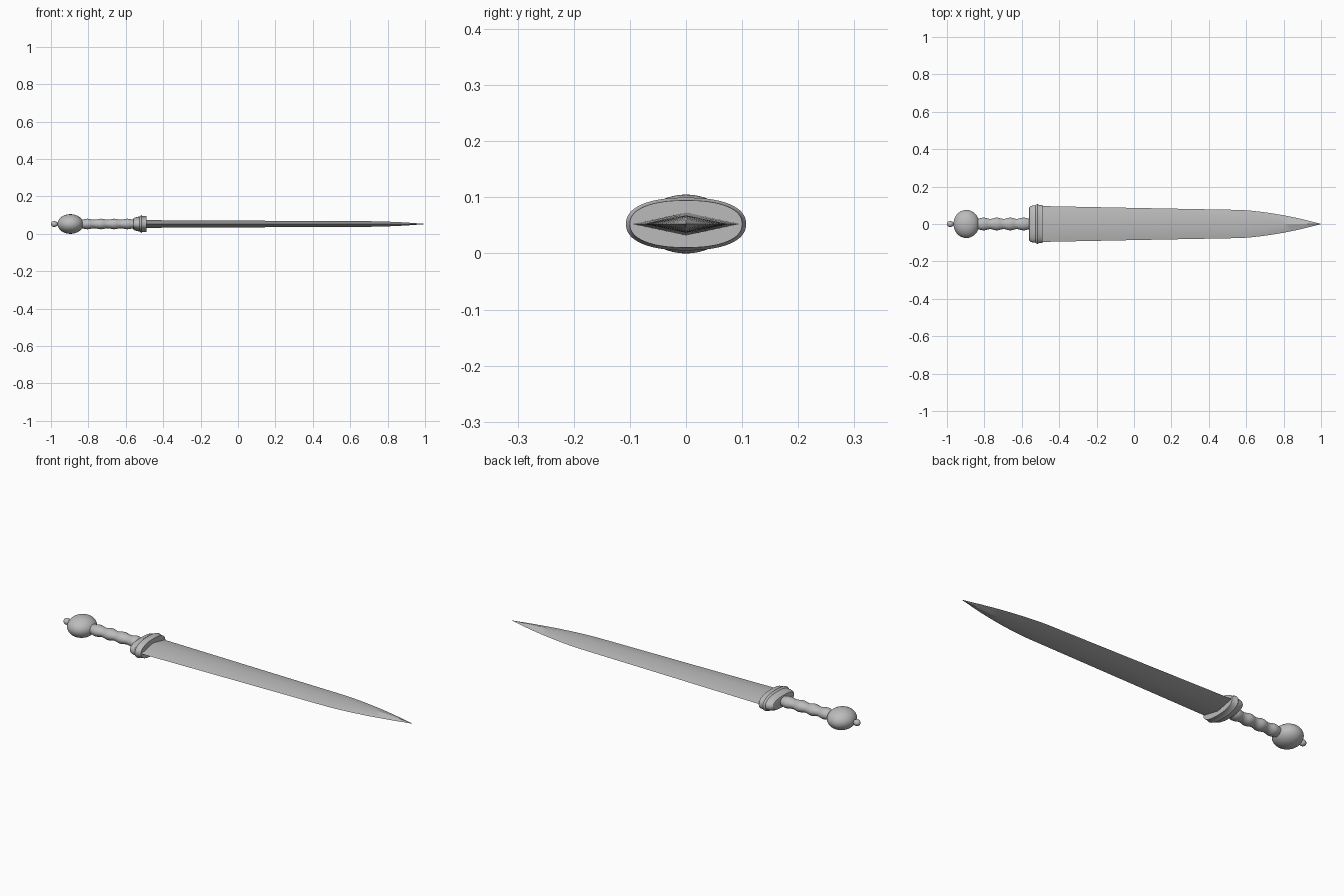
import bpy, bmesh
from math import sin, cos, pi

if "Cube" in bpy.data.objects:
    bpy.data.objects.remove(bpy.data.objects["Cube"])

ZC = 0.0525  # height of the sword's long axis

# Dark steel grey for every part
steel = bpy.data.materials.new("dark_grey")
steel.diffuse_color = (0.5, 0.5, 0.5, 1)
steel.use_nodes = True
steel.node_tree.nodes["Principled BSDF"].inputs["Base Color"].default_value = steel.diffuse_color


def finish(obj, degrees):
    obj.data.materials.append(steel)
    bpy.ops.object.select_all(action='DESELECT')
    obj.select_set(True)
    bpy.context.view_layer.objects.active = obj
    bpy.ops.object.shade_smooth_by_angle(angle=degrees * pi / 180)


def loft(name, sections, sides=48, power=2.0):
    """Rings of (x, half width, half height) joined along x; power shapes the ellipse."""
    bm = bmesh.new()
    rings = []
    for x, w, h in sections:
        ring = []
        for i in range(sides):
            a = 2 * pi * i / sides
            c, s = round(cos(a), 9), round(sin(a), 9)
            y = abs(c) ** (2 / power) * (1 if c >= 0 else -1) * w
            z = abs(s) ** (2 / power) * (1 if s >= 0 else -1) * h
            ring.append(bm.verts.new((x, y, ZC + z)))
        rings.append(ring)
    for a, b in zip(rings, rings[1:]):
        for i in range(sides):
            j = (i + 1) % sides
            bm.faces.new((a[i], a[j], b[j], b[i]))
    bm.faces.new(rings[0])
    bm.faces.new(rings[-1])
    bmesh.ops.remove_doubles(bm, verts=bm.verts, dist=1e-6)
    bmesh.ops.recalc_face_normals(bm, faces=bm.faces)
    mesh = bpy.data.meshes.new(name)
    bm.to_mesh(mesh)
    bm.free()
    obj = bpy.data.objects.new(name, mesh)
    bpy.context.collection.objects.link(obj)
    finish(obj, 30)


def ball(name, x, size):
    bpy.ops.mesh.primitive_uv_sphere_add(segments=40, ring_count=24, radius=1,
                                         location=(x, 0, ZC), rotation=(0, pi / 2, 0))
    obj = bpy.context.object
    obj.name = name
    # local z runs along the sword, local x is vertical
    obj.scale = (size[2], size[1], size[0])
    finish(obj, 60)


# Blade: diamond section, gentle taper then a curved point
blade = [(-0.5, 0.096, 0.0205), (0.0, 0.086, 0.018), (0.58, 0.075, 0.0155)]
for i in range(1, 11):
    t = i / 10
    f = 1 - 0.42 * t - 0.58 * t * t
    blade.append((0.58 + 0.42 * t, max(0.075 * f, 0.0008), max(0.0155 * (1 - t ** 2.6), 0.0008)))
loft("blade", blade, sides=4)

# Guard: rounded back, narrow raised rim and flat front face
loft("guard", [(-0.562, 0.082, 0.024), (-0.560, 0.088, 0.029), (-0.552, 0.095, 0.034),
               (-0.540, 0.099, 0.038), (-0.526, 0.100, 0.040), (-0.524, 0.103, 0.043),
               (-0.517, 0.107, 0.047), (-0.510, 0.103, 0.043),
               (-0.488, 0.100, 0.042)], sides=64, power=2.3)

# Grip: four soft finger swells
grip = []
for i in range(49):
    r = 0.0275 + 0.0065 * sin(4 * pi * i / 48) ** 2
    grip.append((-0.84 + 0.285 * i / 48, r, r * 0.83))
loft("grip", grip, sides=32)

# Pommel and end knob
ball("pommel", -0.896, (0.069, 0.075, 0.0525))
ball("end_knob", -0.982, (0.018, 0.016, 0.016))
